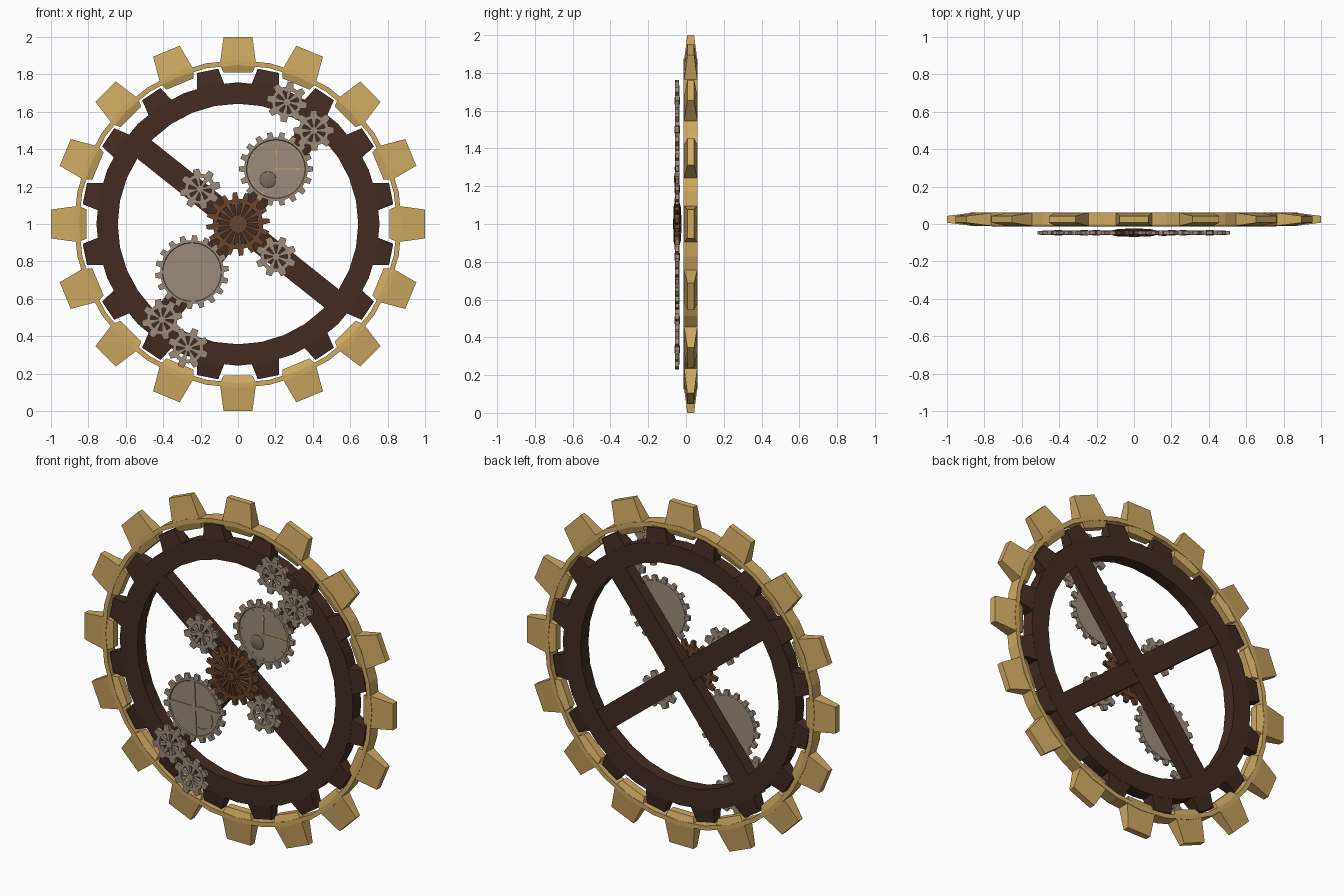
import bpy, bmesh, math
from mathutils import Vector

if "Cube" in bpy.data.objects:
    bpy.data.objects.remove(bpy.data.objects["Cube"])


def material(name, rgb):
    m = bpy.data.materials.new(name)
    m.use_nodes = True
    m.diffuse_color = (*rgb, 1)
    m.node_tree.nodes["Principled BSDF"].inputs["Base Color"].default_value = (*rgb, 1)
    return m


GOLD = material("brass gold", (0.62, 0.40, 0.12))
DARK = material("dark wood brown", (0.055, 0.025, 0.016))
BRONZE = material("bronze brown", (0.13, 0.06, 0.026))
PEWTER = material("warm pewter", (0.33, 0.26, 0.20))
DIM = material("dim pewter", (0.20, 0.155, 0.12))


def finish(name, bm, mat, smooth=False):
    bmesh.ops.remove_doubles(bm, verts=bm.verts, dist=1e-5)
    bmesh.ops.recalc_face_normals(bm, faces=bm.faces)
    mesh = bpy.data.meshes.new(name)
    bm.to_mesh(mesh)
    bm.free()
    mesh.materials.append(mat)
    ob = bpy.data.objects.new(name, mesh)
    bpy.context.collection.objects.link(ob)
    if smooth:
        bpy.ops.object.select_all(action='DESELECT')
        ob.select_set(True)
        bpy.context.view_layer.objects.active = ob
        bpy.ops.object.shade_smooth_by_angle(angle=math.radians(30))
    return ob


def lathe(bm, centre, profile, segs, closed=False):
    """Turn a profile of (radius, y) about the y axis through centre (x, z)."""
    cx, cz = centre
    loops = []
    for i in range(segs):
        a = math.tau * i / segs
        loops.append([bm.verts.new((cx + r * math.cos(a), y, cz + r * math.sin(a)))
                      for r, y in profile])
    n = len(profile)
    for i in range(segs):
        p, q = loops[i], loops[(i + 1) % segs]
        for j in range(n if closed else n - 1):
            k = (j + 1) % n
            bm.faces.new((p[j], p[k], q[k], q[j]))


def ring(bm, centre, r_in, r_out, y, half, segs):
    lathe(bm, centre, [(r_in, y - half), (r_out, y - half),
                       (r_out, y + half), (r_in, y + half)], segs, True)


def disc(bm, centre, r, y, half, segs=32):
    lathe(bm, centre, [(0, y - half), (r, y - half), (r, y + half), (0, y + half)], segs)


def arm(bm, centre, angle, y, layers):
    """Block reaching outwards through layers of (radius, half width, half depth)."""
    out = Vector((math.cos(angle), 0, math.sin(angle)))
    side = Vector((-out.z, 0, out.x))
    base = Vector((centre[0], y, centre[1]))
    loops = [[bm.verts.new(base + out * r + side * w * s + Vector((0, d * t, 0)))
              for s, t in ((-1, -1), (1, -1), (1, 1), (-1, 1))] for r, w, d in layers]
    for p, q in zip(loops, loops[1:]):
        for j in range(4):
            k = (j + 1) % 4
            bm.faces.new((p[j], p[k], q[k], q[j]))
    bm.faces.new(loops[0])
    bm.faces.new(loops[-1])


def arms(bm, centre, count, phase, y, layers):
    for i in range(count):
        arm(bm, centre, phase + math.tau * i / count, y, layers)


MID = (0, 1)
FRAME_Y, FRAME_D = 0.025, 0.037
STEP = math.tau / 16

# Outer toothed ring
bm = bmesh.new()
ring(bm, MID, 0.85, 0.876, FRAME_Y, FRAME_D, 32)
arms(bm, MID, 16, 0, FRAME_Y, [(0.81, 0.078, 0.022), (0.853, 0.097, FRAME_D), (1, 0.077, 0.018)])
finish("outer_ring", bm, GOLD)

# Inner wheel: rim, teeth and four crossed spokes
bm = bmesh.new()
ring(bm, MID, 0.643, 0.757, FRAME_Y - 0.002, FRAME_D, 32)
arms(bm, MID, 16, STEP / 2, FRAME_Y - 0.002,
     [(0.72, 0.078, FRAME_D - 0.001), (0.755, 0.073, FRAME_D - 0.001), (0.835, 0.058, 0.024)])
finish("inner_wheel", bm, DARK)
bm = bmesh.new()
arms(bm, MID, 2, math.radians(51.5), FRAME_Y - 0.002,
     [(-0.68, 0.062, 0.034), (0.68, 0.062, 0.034)])
# The two straight bars cross at the middle
arm(bm, MID, math.radians(141.5), FRAME_Y - 0.002, [(-0.68, 0.062, 0.033), (0.68, 0.062, 0.033)])
finish("wheel_spokes", bm, DARK)

GEAR_Y, GEAR_D = -0.047, 0.012

# Small spoked gears, in pairs opposite each other
small = [(-0.203, 1.187), (0.203, 0.826), (0.262, 1.652),
         (0.406, 1.5), (-0.406, 0.49), (-0.267, 0.337)]
for n, c in enumerate(small, 1):
    bm = bmesh.new()
    turn = 0.2 * n
    ring(bm, c, 0.062, 0.082, GEAR_Y, GEAR_D, 24)
    disc(bm, c, 0.02, GEAR_Y, GEAR_D + 0.002, 16)
    arms(bm, c, 8, turn, GEAR_Y, [(0.076, 0.021, GEAR_D - 0.001), (0.108, 0.016, GEAR_D - 0.002)])
    arms(bm, c, 8, turn, GEAR_Y, [(0.01, 0.004, GEAR_D - 0.002), (0.07, 0.014, GEAR_D - 0.002)])
    finish(f"small_gear_{n}", bm, PEWTER)


# Large solid gears with a raised rim
def large_gear(name, c, phase):
    bm = bmesh.new()
    lathe(bm, c, [(0, -0.035), (0.17, -0.035), (0.17, -0.059), (0.158, -0.059),
                  (0.155, -0.053), (0, -0.053)], 40)
    arms(bm, c, 18, phase, GEAR_Y, [(0.16, 0.018, 0.011), (0.197, 0.013, 0.009)])
    finish(name, bm, PEWTER)


dial, plate = (0.203, 1.294), (-0.246, 0.743)
large_gear("dial_gear", dial, 0)
large_gear("plate_gear", plate, 0.1)

# Dial hands, hour marks and small sub dial
bm = bmesh.new()
for angle, length in ((math.pi / 2, 0.115), (0, 0.135)):
    arm(bm, dial, angle, -0.056, [(-0.01, 0.003, 0.002), (length - 0.03, 0.003, 0.002),
                                  (length - 0.025, 0.007, 0.002), (length, 0.001, 0.002)])
arms(bm, dial, 12, 0, -0.055, [(0.138, 0.003, 0.003), (0.152, 0.003, 0.003)])
disc(bm, dial, 0.007, -0.056, 0.004, 12)
finish("dial_hands", bm, GOLD)
bm = bmesh.new()
lathe(bm, (0.16, 1.237), [(0.045, -0.05), (0.043, -0.056), (0.03, -0.061), (0, -0.064)], 24)
finish("sub_dial", bm, DIM, True)

# Raised straps and round boss on the plate gear
bm = bmesh.new()
arm(bm, plate, 0, -0.054, [(-0.157, 0.012, 0.003), (0.157, 0.012, 0.003)])
arm(bm, plate, math.pi / 2 + 0.04, -0.054, [(-0.157, 0.011, 0.0035), (0.157, 0.011, 0.0035)])
ring(bm, (plate[0] + 0.05, plate[1] - 0.05), 0.058, 0.07, -0.054, 0.003, 32)
finish("plate_straps", bm, PEWTER)

# Central hub gear: rim, teeth, arched ribs and stepped boss
bm = bmesh.new()
ring(bm, MID, 0.112, 0.135, GEAR_Y, 0.013, 32)
arms(bm, MID, 16, 0.1, GEAR_Y, [(0.125, 0.017, 0.012), (0.17, 0.011, 0.01)])
arms(bm, MID, 16, 0.1, GEAR_Y, [(0.03, 0.004, 0.02), (0.085, 0.008, 0.02), (0.12, 0.012, 0.012)])
lathe(bm, MID, [(0, -0.025), (0.048, -0.025), (0.048, -0.066), (0.036, -0.066), (0.036, -0.062),
                (0.026, -0.062), (0.026, -0.07), (0.012, -0.07), (0.012, -0.066), (0, -0.066)], 24)
finish("hub_gear", bm, BRONZE)
bm = bmesh.new()
disc(bm, MID, 0.11, -0.042, 0.005, 32)
finish("hub_backing", bm, DARK)
